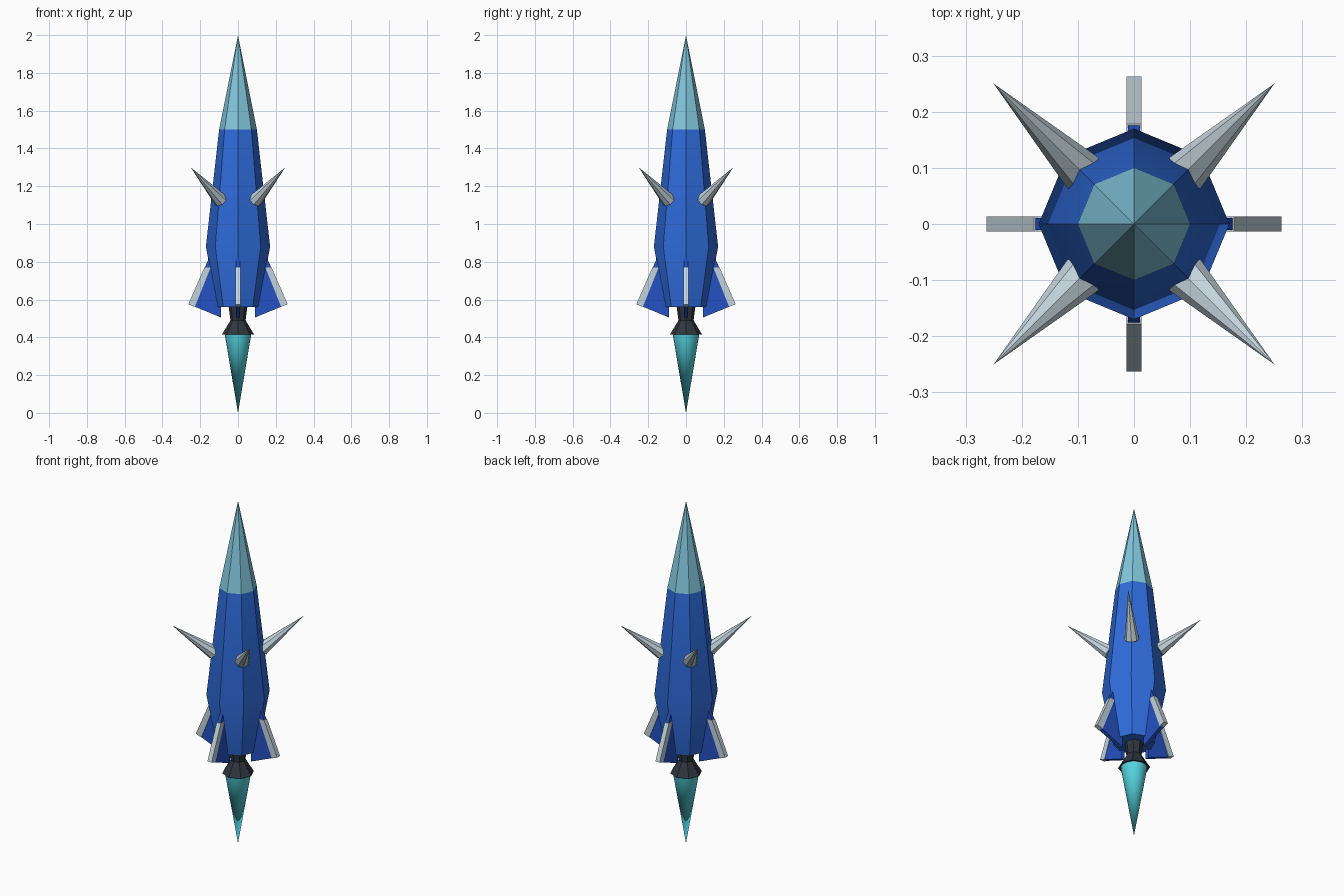
import bpy, bmesh, math
from mathutils import Vector, Matrix

if "Cube" in bpy.data.objects:
    bpy.data.objects.remove(bpy.data.objects["Cube"])


def material(name, hex_rgb):
    """Flat colour from an sRGB hex value."""
    lin = []
    for i in (0, 2, 4):
        c = int(hex_rgb[i:i + 2], 16) / 255
        lin.append(c / 12.92 if c <= 0.04045 else ((c + 0.055) / 1.055) ** 2.4)
    m = bpy.data.materials.new(name)
    m.diffuse_color = (*lin, 1)
    m.use_nodes = True
    m.node_tree.nodes["Principled BSDF"].inputs["Base Color"].default_value = m.diffuse_color
    return m


BLUE = material("hull blue", "2F6CDC")
FIN_BLUE = material("fin blue", "2452C4")
PALE = material("pale sky blue", "82C6DC")
STEEL = material("light steel", "C4D4DC")
DARK = material("dark metal", "2E363E")
CYAN = material("flame cyan", "55D6E2")


def finish(name, bm, mat, smooth_angle=None):
    bmesh.ops.recalc_face_normals(bm, faces=bm.faces)
    mesh = bpy.data.meshes.new(name)
    bm.to_mesh(mesh)
    bm.free()
    mesh.materials.append(mat)
    if smooth_angle:
        mesh.polygons.foreach_set("use_smooth", [True] * len(mesh.polygons))
        mesh.set_sharp_from_angle(angle=math.radians(smooth_angle))
    ob = bpy.data.objects.new(name, mesh)
    bpy.context.collection.objects.link(ob)
    return ob


def lathe(name, profile, sides, mat, smooth_angle=None):
    """Turned part from (radius, z) points; radius 0 makes a tip."""
    bm = bmesh.new()
    rings = []
    for r, z in profile:
        n = sides if r > 0 else 1
        rings.append([bm.verts.new((r * math.cos(math.tau * i / sides),
                                    r * math.sin(math.tau * i / sides), z)) for i in range(n)])
    for a, b in zip(rings, rings[1:]):
        for i in range(sides):
            j = (i + 1) % sides
            quad = [a[i % len(a)], a[j % len(a)], b[j % len(b)], b[i % len(b)]]
            bm.faces.new(list(dict.fromkeys(quad)))
    for ring in (rings[0], rings[-1]):
        if len(ring) > 1:
            bm.faces.new(ring)
    return finish(name, bm, mat, smooth_angle)


def plate(name, profile, thickness, angle, mat):
    """Flat plate from (radius, z) points, turned about z."""
    bm = bmesh.new()
    sides = [[bm.verts.new((r, s * thickness / 2, z)) for r, z in profile] for s in (-1, 1)]
    for side in sides:
        bm.faces.new(side)
    n = len(profile)
    for i in range(n):
        j = (i + 1) % n
        bm.faces.new((sides[0][i], sides[0][j], sides[1][j], sides[1][i]))
    bm.transform(Matrix.Rotation(angle, 4, 'Z'))
    return finish(name, bm, mat)


# Rocket core: hull, nose, nozzle and flame
lathe("hull", [(0.11, 0.56), (0.17, 0.88), (0.10, 1.5)], 8, BLUE, 30)
lathe("nose_cone", [(0.10, 1.5), (0, 2.0)], 8, PALE)
lathe("nozzle", [(0.05, 0.565), (0.04, 0.49), (0.085, 0.415)], 8, DARK)
lathe("exhaust_flame", [(0, 0), (0.07, 0.415)], 32, CYAN, 30)

# Four fins with steel leading edges, on the axes
for k in range(4):
    a = k * math.pi / 2
    plate(f"fin_{k + 1}", [(0.09, 0.505), (0.26, 0.575), (0.146, 0.838), (0.09, 0.838)],
          0.021, a, FIN_BLUE)
    plate(f"fin_edge_{k + 1}", [(0.228, 0.562), (0.263, 0.575), (0.178, 0.77), (0.145, 0.77)],
          0.027, a, STEEL)

# Four spikes on the diagonals
for k in range(4):
    a = math.pi / 4 + k * math.pi / 2
    base, tip = Vector((0.129, 0, 1.125)), Vector((0.354, 0, 1.3))
    axis = tip - base
    spike = lathe(f"spike_{k + 1}", [(0.039, 0), (0, axis.length)], 8, STEEL)
    turn = Matrix.Rotation(math.atan2(axis.x, axis.z), 4, 'Y')
    spike.data.transform(Matrix.Rotation(a, 4, 'Z') @ Matrix.Translation(base) @ turn)
